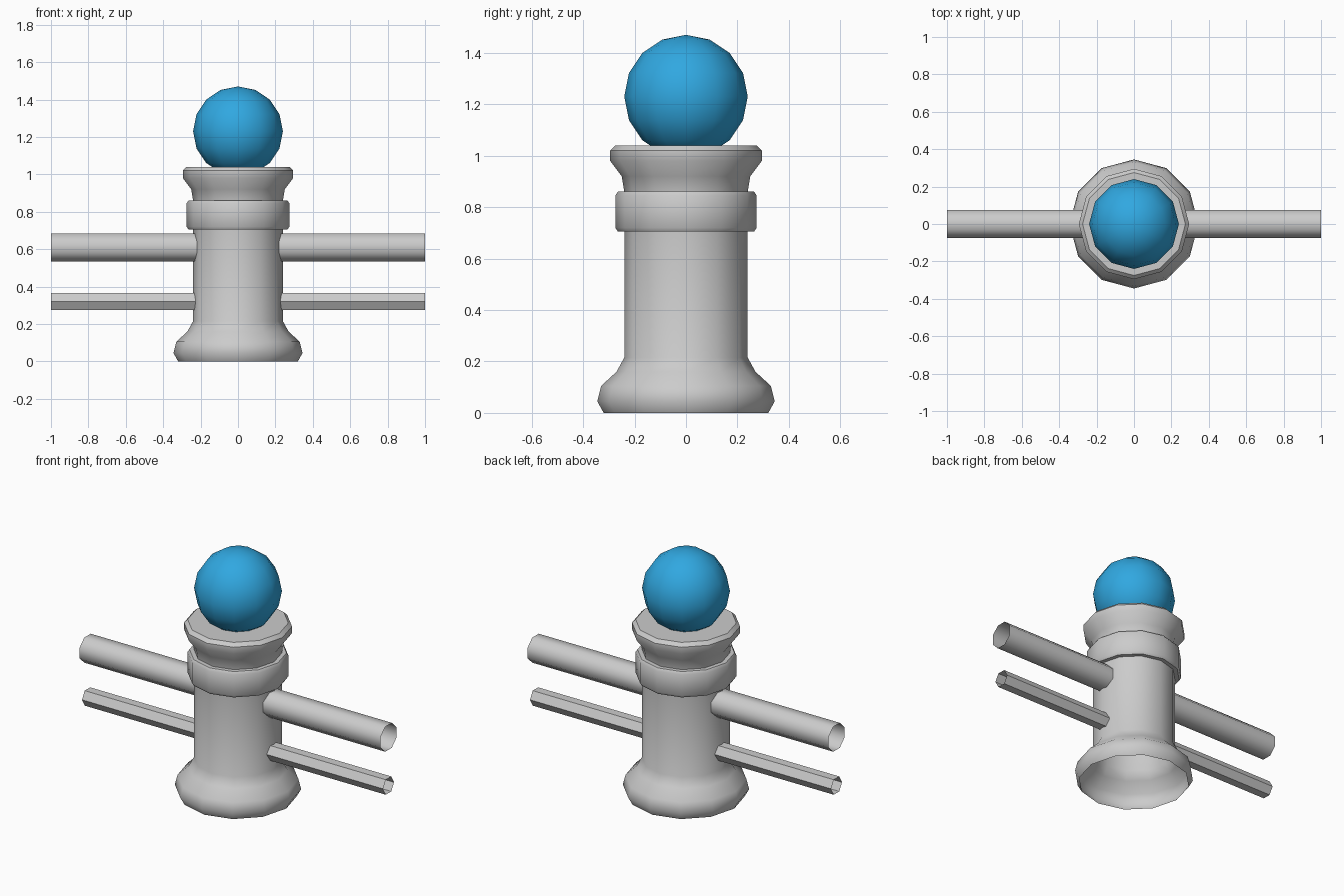
import bpy, bmesh, math
from mathutils import Matrix

cube = bpy.data.objects.get("Cube")
if cube:
    bpy.data.objects.remove(cube, do_unlink=True)


def material(name, rgb):
    mat = bpy.data.materials.new(name)
    mat.use_nodes = True
    mat.diffuse_color = (*rgb, 1)
    mat.node_tree.nodes["Principled BSDF"].inputs["Base Color"].default_value = (*rgb, 1)
    return mat


def finish(name, bm, mat, angle):
    """Turn a bmesh into a shaded object."""
    bmesh.ops.recalc_face_normals(bm, faces=bm.faces)
    mesh = bpy.data.meshes.new(name)
    bm.to_mesh(mesh)
    bm.free()
    mesh.materials.append(mat)
    obj = bpy.data.objects.new(name, mesh)
    bpy.context.collection.objects.link(obj)
    bpy.ops.object.select_all(action="DESELECT")
    obj.select_set(True)
    bpy.context.view_layer.objects.active = obj
    bpy.ops.object.shade_smooth_by_angle(angle=math.radians(angle))
    return obj


def lathe(name, profile, sides, mat, angle):
    """Revolve (radius, height) points, closing the top and leaving the bottom open."""
    bm = bmesh.new()
    rings = []
    for r, z in profile:
        steps = [math.tau * i / sides for i in range(sides)]
        rings.append([bm.verts.new((r * math.cos(a), r * math.sin(a), z)) for a in steps])
    for low, high in zip(rings, rings[1:]):
        for i in range(sides):
            j = (i + 1) % sides
            bm.faces.new((low[i], low[j], high[j], high[i]))
    bm.faces.new(rings[-1])
    return finish(name, bm, mat, angle)


def rail(name, side, apothem, sides, z, mat, angle):
    """Open-ended tube from inside the post out to the end, flat side up."""
    inner, outer = 0.2, 1.0
    radius = apothem / math.cos(math.pi / sides)
    bm = bmesh.new()
    bmesh.ops.create_cone(bm, cap_ends=False, segments=sides, radius1=radius,
                          radius2=radius, depth=outer - inner)
    # Turn half a step so a flat faces up, then lay the tube along x
    top = max(bm.verts, key=lambda v: v.co.x).co
    turn = math.pi / sides - math.atan2(top.y, top.x)
    place = (Matrix.Translation((side * (inner + outer) / 2, 0, z))
             @ Matrix.Rotation(math.pi / 2, 4, "Y") @ Matrix.Rotation(turn, 4, "Z"))
    bm.transform(place)
    return finish(name, bm, mat, angle)


grey = material("grey metal", (0.6, 0.6, 0.6))
blue = material("blue paint", (0.03, 0.39, 0.75))

# Post with flared foot, collar and capital
post_profile = [
    (0.32, 0), (0.345, 0.045), (0.33, 0.105), (0.27, 0.16), (0.24, 0.215),
    (0.24, 0.705), (0.265, 0.705), (0.275, 0.72), (0.275, 0.845), (0.265, 0.86),
    (0.24, 0.86), (0.25, 0.92), (0.295, 0.98), (0.295, 1.02), (0.275, 1.04),
]
lathe("post", post_profile, 12, grey, 44)

# Ball resting in the capital
bm = bmesh.new()
bmesh.ops.create_uvsphere(bm, u_segments=12, v_segments=8, radius=0.24)
bm.transform(Matrix.Translation((0, 0, 1.23)))
finish("ball", bm, blue, 60)

# Round upper rails and six-sided lower rails
for label, side in (("left", 1), ("right", -1)):
    rail(f"upper_rail_{label}", side, 0.075, 8, 0.61, grey, 50)
    rail(f"lower_rail_{label}", side, 0.045, 6, 0.32, grey, 30)
